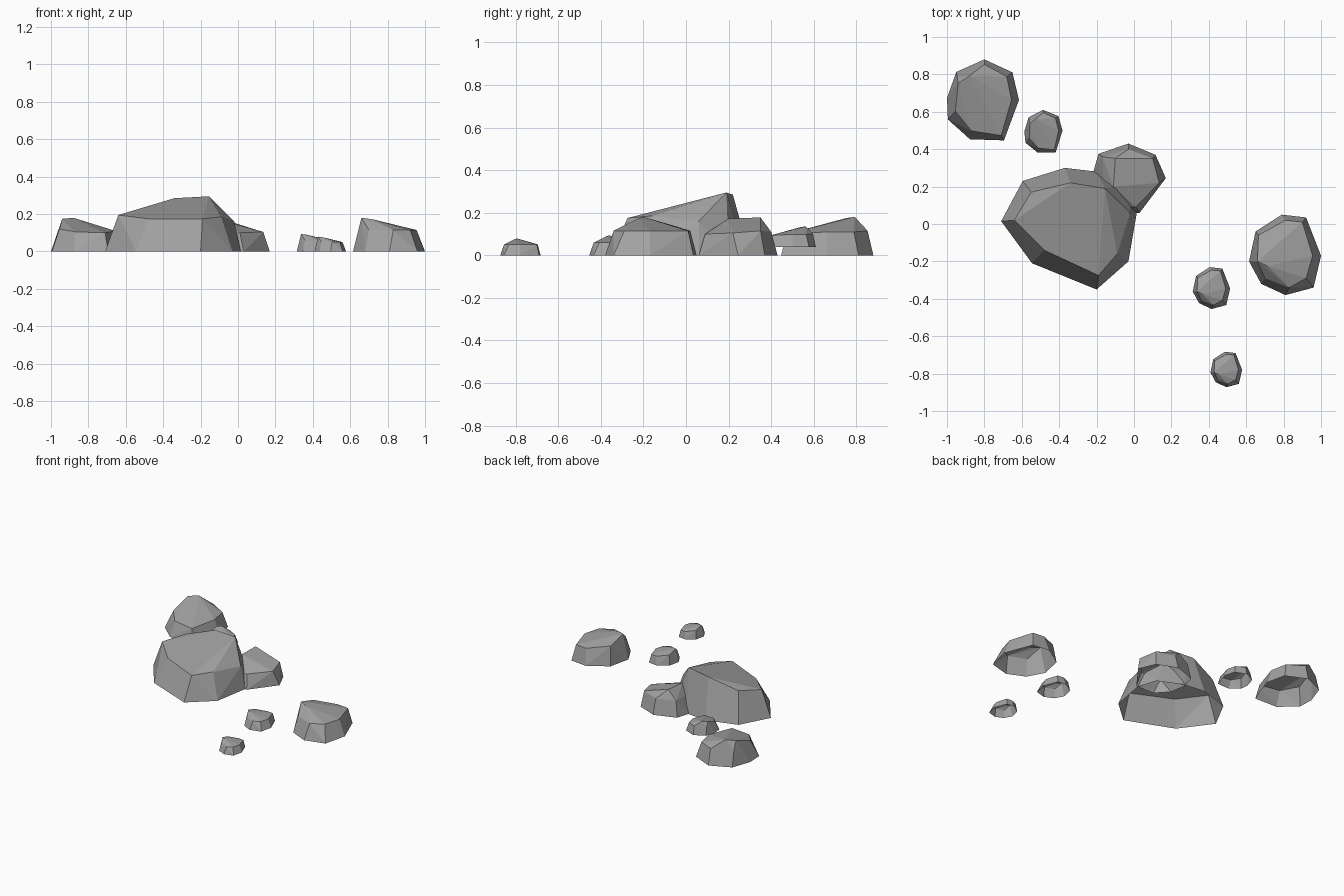
import bpy
import bmesh
import math
from mathutils import Matrix, Vector

default_cube = bpy.data.objects.get("Cube")
if default_cube:
    bpy.data.objects.remove(default_cube, do_unlink=True)

# One plain stone colour
stone = bpy.data.materials.new("stone grey")
stone.use_nodes = True
stone.diffuse_color = (0.36, 0.36, 0.36, 1)
stone.node_tree.nodes["Principled BSDF"].inputs["Base Color"].default_value = stone.diffuse_color


def make_rock_mesh(name, footprint, crown):
    """Wrap a faceted shell around a ground outline and crown points, open underneath."""
    bm = bmesh.new()
    for x, y in footprint:
        bm.verts.new((x, y, 0))
    for point in crown:
        bm.verts.new(point)
    hull = bmesh.ops.convex_hull(bm, input=bm.verts[:])
    unused = {v for v in hull["geom_interior"] + hull["geom_unused"]
              if isinstance(v, bmesh.types.BMVert) and v.is_valid}
    bmesh.ops.delete(bm, geom=list(unused), context='VERTS')
    bmesh.ops.recalc_face_normals(bm, faces=bm.faces[:])

    # Remove the underside
    underside = [f for f in bm.faces if all(v.co.z < 0.001 for v in f.verts)]
    bmesh.ops.delete(bm, geom=underside, context='FACES')

    # Merge nearly coplanar triangles into broad stone facets
    bmesh.ops.dissolve_limit(bm, angle_limit=math.radians(7),
                             verts=bm.verts[:], edges=bm.edges[:])
    mesh = bpy.data.meshes.new(name)
    bm.to_mesh(mesh)
    bm.free()
    mesh.materials.append(stone)
    return mesh


def place_rock(name, mesh, location, size=1.0, turn=0.0):
    """Put a rock in the scene with its own scale and heading."""
    rock = bpy.data.objects.new(name, mesh)
    rock.matrix_world = (Matrix.Translation(Vector(location))
                         @ Matrix.Rotation(math.radians(turn), 4, 'Z')
                         @ Matrix.Scale(size, 4))
    bpy.context.collection.objects.link(rock)
    return rock


# Large boulder with a raised back ridge
boulder_mesh = make_rock_mesh(
    "large_boulder",
    footprint=[(-.71, .015), (-.545, -.21), (-.2, -.35), (-.03, -.2), (.015, .06),
               (-.03, .2), (-.2, .28), (-.37, .3), (-.595, .23)],
    crown=[(-.64, .02, .195), (-.48, -.14, .175), (-.19, -.275, .175),
           (-.09, -.16, .185), (-.02, .06, .16), (-.155, .19, .295),
           (-.34, .22, .285), (-.55, .17, .22)])
place_rock("large_boulder", boulder_mesh, (0, 0, 0))

# Medium rock leaning against the boulder
leaning_mesh = make_rock_mesh(
    "leaning_rock",
    footprint=[(-.03, .43), (.115, .37), (.17, .245), (.03, .06),
               (-.12, .06), (-.2, .15), (-.22, .27), (-.19, .375)],
    crown=[(-.1, .35, .178), (-.11, .2, .172), (.1, .35, .115), (.135, .22, .105),
           (.01, .09, .1), (-.03, .4, .11), (-.17, .36, .115), (-.15, .1, .1)])
place_rock("leaning_rock", leaning_mesh, (0, 0, 0))

# Broad rock at the back, repeated as a smaller raised stone
broad_mesh = make_rock_mesh(
    "broad_rock",
    footprint=[(0, .217), (.15, .148), (.185, 0), (.105, -.216),
               (-.077, -.21), (-.195, -.104), (-.2, .01), (-.15, .15)],
    crown=[(-.14, .09, .175), (-.08, .13, .18), (.12, .125, .11), (.145, 0, .11),
           (.09, -.19, .1), (-.07, -.165, .105), (-.155, -.06, .12),
           (0, .19, .115), (-.145, .12, .12)])
place_rock("broad_rock", broad_mesh, (-.8, .663, 0))
place_rock("broad_rock_small", broad_mesh, (-.48, .495, .04), size=.53, turn=3)

# Sloped rock at the side, repeated as two small stones in front
sloped_mesh = make_rock_mesh(
    "sloped_rock",
    footprint=[(-.01, .22), (.12, .205), (.2, 0), (.16, -.17),
               (.01, -.21), (-.12, -.15), (-.185, -.03), (-.15, .13)],
    crown=[(-.14, -.03, .18), (-.085, -.055, .173), (.03, -.17, .115),
           (.12, -.12, .115), (.155, 0, .115), (.1, .18, .115),
           (.01, .19, .115), (-.135, .11, .14), (-.1, -.12, .115)])
place_rock("sloped_rock", sloped_mesh, (.8, -.17, 0))
place_rock("sloped_rock_small", sloped_mesh, (.41, -.345, 0), size=.52)
place_rock("sloped_rock_tiny", sloped_mesh, (.49, -.78, 0), size=.44)
